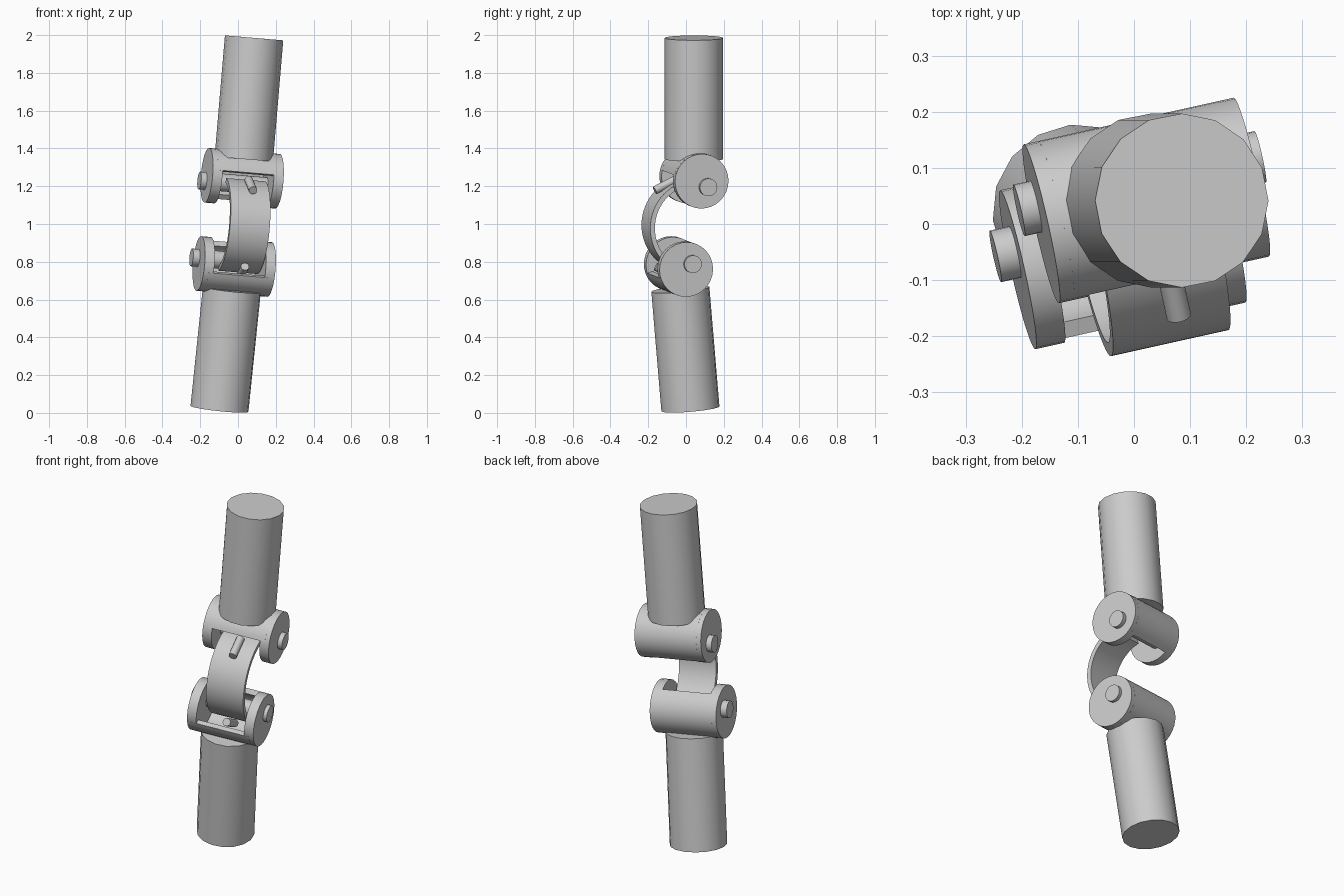
import bpy, bmesh, math
from mathutils import Vector, Matrix

cube = bpy.data.objects.get("Cube")
if cube:
    bpy.data.objects.remove(cube, do_unlink=True)

GREY = (0.6, 0.6, 0.6, 1)
metal = bpy.data.materials.new("plain grey")
metal.use_nodes = True
metal.diffuse_color = GREY
metal.node_tree.nodes["Principled BSDF"].inputs["Base Color"].default_value = GREY

HINGE = Vector((1, 0.222, -0.085)).normalized()   # shared direction of both pins
R, LENGTH, WALL = 0.145, 0.385, 0.053             # barrel radius, length, flange thickness


def frame(up):
    """Up and back directions square to the hinge."""
    up = Vector(up)
    up = (up - HINGE * up.dot(HINGE)).normalized()
    return up, up.cross(HINGE)


def finish(name, bm):
    bmesh.ops.recalc_face_normals(bm, faces=bm.faces)
    mesh = bpy.data.meshes.new(name)
    bm.to_mesh(mesh)
    bm.free()
    mesh.materials.append(metal)
    ob = bpy.data.objects.new(name, mesh)
    bpy.context.collection.objects.link(ob)
    bpy.ops.object.select_all(action='DESELECT')
    ob.select_set(True)
    bpy.context.view_layer.objects.active = ob
    bpy.ops.object.shade_smooth_by_angle(angle=math.radians(35))
    return ob


def rod(name, a, b, radius, sides=32):
    a, b = Vector(a), Vector(b)
    turn = (b - a).to_track_quat('Z', 'Y').to_matrix().to_4x4()
    bm = bmesh.new()
    bmesh.ops.create_cone(bm, cap_ends=True, segments=sides, radius1=radius, radius2=radius,
                          depth=(b - a).length,
                          matrix=Matrix.Translation((a + b) / 2) @ turn)
    return finish(name, bm)


def curved_plate(name, centre, up, back, start, end, outer, thick, width, stretch=1.0, steps=28):
    """Bent plate around the hinge direction; angles run from the front upward."""
    bm = bmesh.new()
    rings = []
    for i in range(steps + 1):
        t = math.radians(start + (end - start) * i / steps)
        ray = up * math.sin(t) * stretch - back * math.cos(t)
        rings.append([bm.verts.new(centre + ray * r + HINGE * s * width / 2)
                      for r, s in ((outer, -1), (outer, 1), (outer - thick, 1), (outer - thick, -1))])
    for p, q in zip(rings, rings[1:]):
        for k in range(4):
            n = (k + 1) % 4
            bm.faces.new((p[k], p[n], q[n], q[k]))
    bm.faces.new(rings[0])
    bm.faces.new(rings[-1])
    return finish(name, bm)


def arm(name, centre, up, side, near, far):
    """Tube, slotted barrel and pin; side is 1 for upper, -1 for lower."""
    centre = Vector(centre)
    axis, back = frame(up)
    rod(name + "_tube", centre + axis * side * near, centre + axis * side * far, 0.155, 16)
    # Barrel wall, open toward the curved strap
    curved_plate(name + "_barrel", centre, axis, back, -124 * side, -347 * side,
                 R, 0.03, LENGTH - WALL)
    # End flanges
    for label, s in (("left", 1), ("right", -1)):
        rod(f"{name}_{label}_flange", centre + HINGE * s * (LENGTH / 2 - WALL),
            centre + HINGE * s * LENGTH / 2, R)
    # Hinge pin, set off the barrel centre
    middle = centre + Vector((-0.012, 0.03, -0.03 * side))
    rod(name + "_pin", middle - HINGE * 0.221, middle + HINGE * 0.221, 0.047, 24)


arm("upper", (0.022, 0.042, 1.242), (0.086, 0, 1), 1, 0.102, 0.746)
arm("lower", (-0.02, -0.04, 0.775), (0.09, -0.087, 1), -1, 0.122, 0.76)

# Curved strap joining the two barrels
axis, back = frame((0.09, 0, 1))
curved_plate("curved_strap", Vector((0.012, 0.02, 0.99)), axis, back,
             -80, 80, 0.238, 0.025, 0.215, stretch=1.05)

# Small studs through the strap ends
rod("upper_stud", (0.056, -0.055, 1.235), (0.08, -0.165, 1.178), 0.022, 16)
rod("lower_stud", (0.012, -0.05, 0.72), (0.037, -0.16, 0.775), 0.022, 16)
